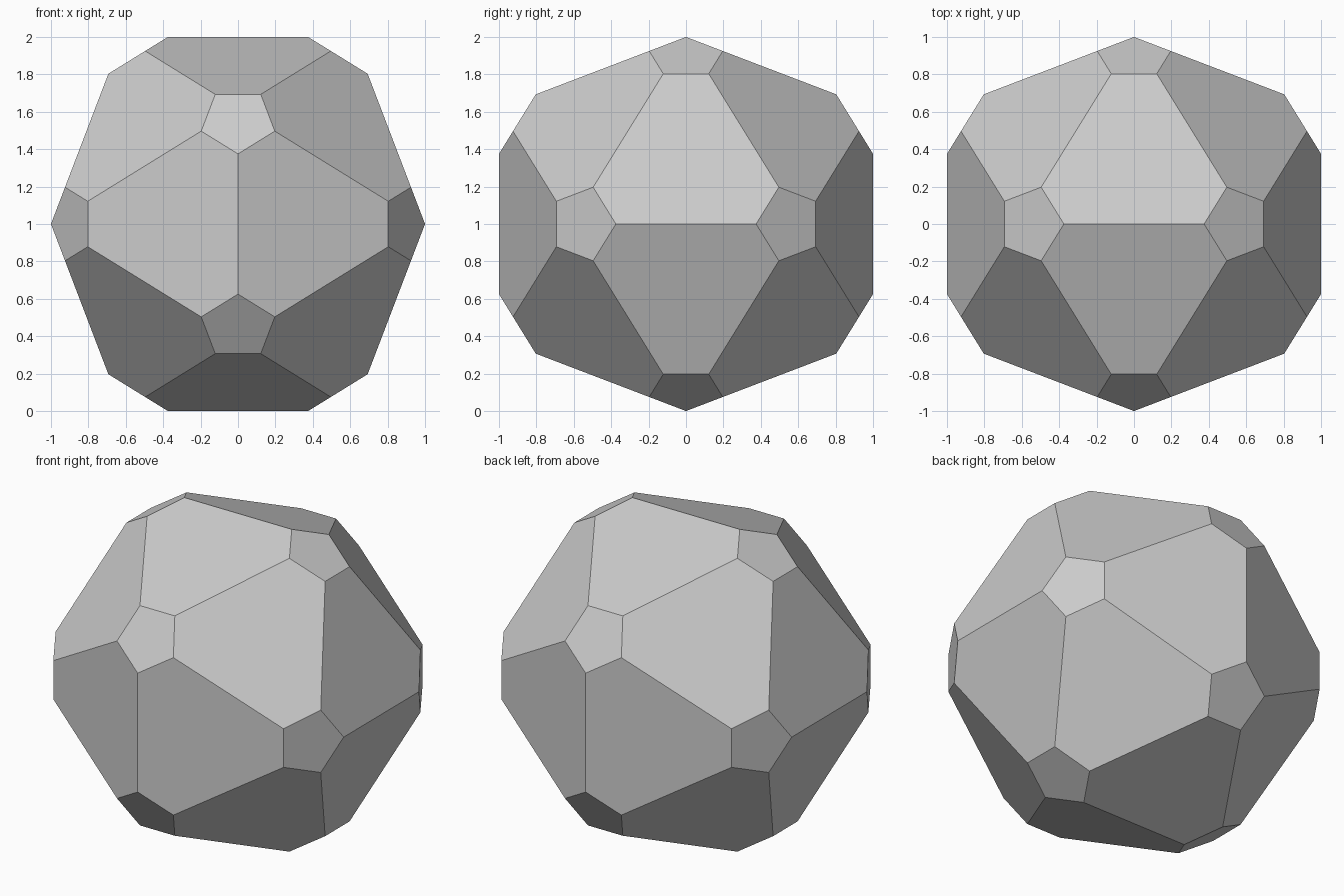
import bpy, bmesh, math
from mathutils import Vector

if "Cube" in bpy.data.objects:
    bpy.data.objects.remove(bpy.data.objects["Cube"])

CUT = 0.1967                      # share of each edge removed at every corner
A = (math.sqrt(5) - 1) / 2        # short coordinate of the icosahedron corners

# Icosahedron corners: three crossed golden rectangles
corners = []
for s in (-1, 1):
    for t in (-A, A):
        corners += [Vector((t, 0, s)), Vector((0, s, t)), Vector((s, t, 0))]

# Two points on every edge, one near each end, give the cut-corner solid
bm = bmesh.new()
for a in corners:
    for b in corners:
        if a is not b and abs((a - b).length - 2 * A) < 0.01:
            bm.verts.new(a.lerp(b, CUT) + Vector((0, 0, 1)))
bmesh.ops.convex_hull(bm, input=bm.verts)

# Merge coplanar triangles into flat hexagons and pentagons
bmesh.ops.dissolve_limit(bm, angle_limit=math.radians(2),
                         verts=bm.verts, edges=bm.edges)
bmesh.ops.recalc_face_normals(bm, faces=bm.faces)

mesh = bpy.data.meshes.new("truncated_icosahedron")
bm.to_mesh(mesh)
bm.free()

# Single plain grey
grey = bpy.data.materials.new("light_grey")
grey.diffuse_color = (0.6, 0.6, 0.6, 1)
grey.use_nodes = True
grey.node_tree.nodes["Principled BSDF"].inputs["Base Color"].default_value = grey.diffuse_color
mesh.materials.append(grey)

solid = bpy.data.objects.new("truncated_icosahedron", mesh)
bpy.context.collection.objects.link(solid)
